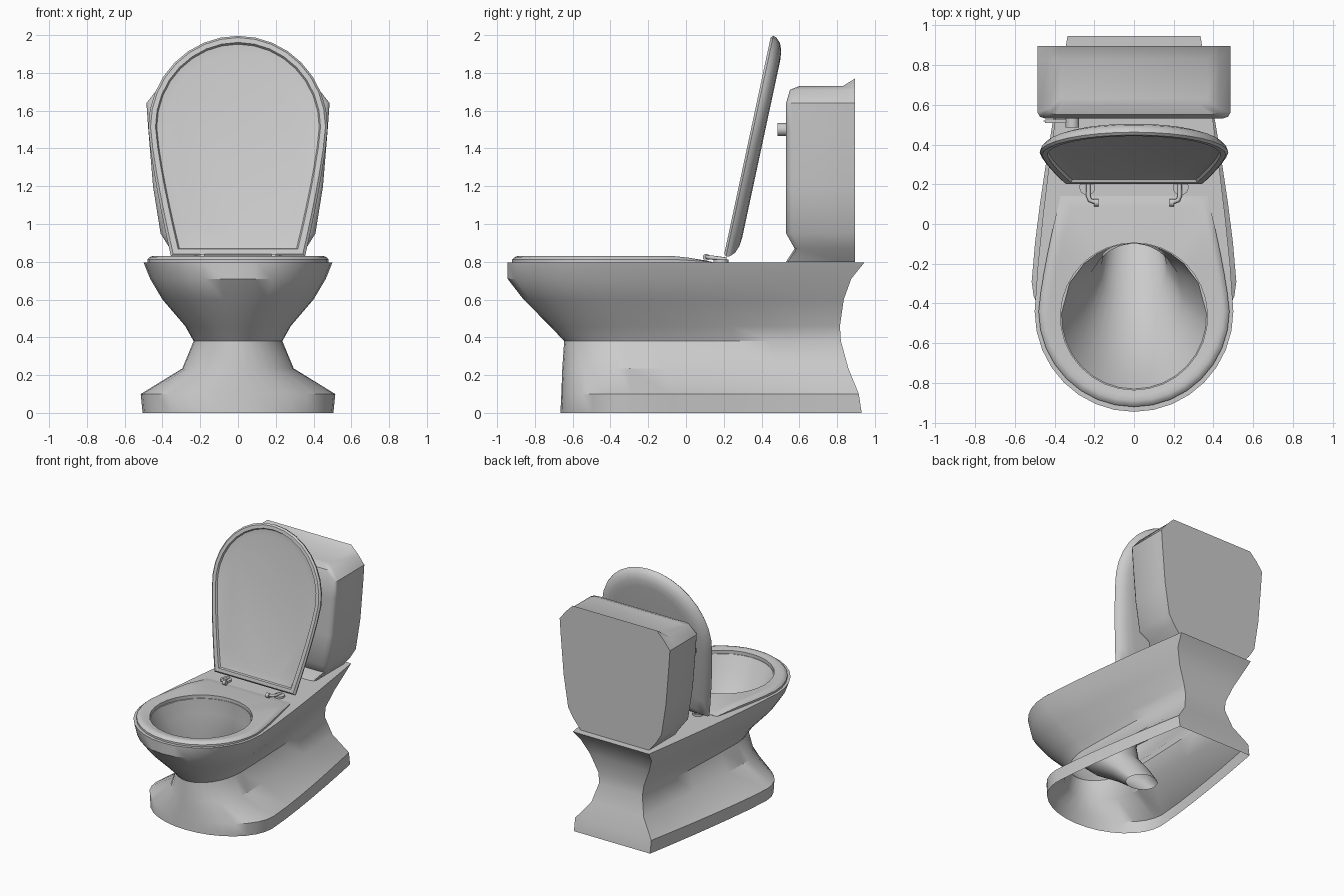
import bpy, bmesh
from math import sin, cos, pi, atan2, radians
from mathutils import Vector, Matrix

if "Cube" in bpy.data.objects:
    bpy.data.objects.remove(bpy.data.objects["Cube"])


def outline(wb, yb, wm, ym, yf, back=6, side=6, arc=16):
    """Closed D-shaped loop: straight back, tapering sides, elliptical front."""
    right = []
    for i in range(side):
        t = i / side
        right.append((wb + (wm - wb) * (1 - (1 - t) ** 1.3), yb + (ym - yb) * t))
    front = [(wm * cos(pi * i / arc), ym + (yf - ym) * sin(pi * i / arc))
             for i in range(arc + 1)]
    left = [(-x, y) for x, y in reversed(right)]
    rear = [(-wb + 2 * wb * i / back, yb) for i in range(1, back)]
    return right + front + left + rear


def inset(shape, d):
    wb, yb, wm, ym, yf = shape
    return outline(wb - d, yb - d, wm - d, ym, yf + d)


def oval(angles, cy, rx, ry):
    return [(rx * cos(a), cy + ry * sin(a)) for a in angles]


def finish(name, bm, angle=35):
    bmesh.ops.recalc_face_normals(bm, faces=bm.faces)
    me = bpy.data.meshes.new(name)
    bm.to_mesh(me)
    bm.free()
    ob = bpy.data.objects.new(name, me)
    bpy.context.collection.objects.link(ob)
    bpy.ops.object.select_all(action='DESELECT')
    ob.select_set(True)
    bpy.context.view_layer.objects.active = ob
    bpy.ops.object.shade_smooth_by_angle(angle=radians(angle))
    return ob


def loft(name, rings, caps=False, closed=False, angle=35):
    bm = bmesh.new()
    loops = [[bm.verts.new(p) for p in r] for r in rings]
    pairs = list(zip(loops, loops[1:]))
    if closed:
        pairs.append((loops[-1], loops[0]))
    for a, b in pairs:
        for i in range(len(a)):
            j = (i + 1) % len(a)
            bm.faces.new((a[i], a[j], b[j], b[i]))
    if caps:
        bm.faces.new(loops[0])
        bm.faces.new(loops[-1])
    return finish(name, bm, angle)


def at(pts, z):
    return [(x, y, z) for x, y in pts]


# Pedestal and bowl: outer shell, flat deck, then the inner funnel to the drain
levels = [
    (0.00, (.335, .93, .505, -.29, -.665)),
    (0.10, (.335, .915, .515, -.29, -.66)),
    (0.235, (.23, .86, .295, -.30, -.655)),
    (0.38, (.19, .82, .235, -.30, -.645)),
    (0.46, (.20, .815, .28, -.33, -.72)),
    (0.60, (.26, .835, .40, -.40, -.86)),
    (0.71, (.31, .875, .465, -.43, -.945)),
    (0.797, (.335, .945, .50, -.44, -.945)),
]
rings = [at(outline(*s), z) for z, s in levels]
angles = [atan2(y + .46, x) for x, y, z in rings[-1]]
funnel = [(.797, -.465, .365, .365), (.68, -.43, .325, .335), (.5, -.37, .245, .27),
          (.3, -.22, .165, .20), (.15, -.04, .135, .15), (.02, .09, .12, .11)]
rings += [at(oval(angles, cy, rx, ry), z) for z, cy, rx, ry in funnel]
loft("bowl_and_pedestal", rings)

# Seat: rounded ring that flattens into the deck at the back
seat = (.37, .14, .48, -.44, -.92)


def seat_ring(pts, h):
    return [(x, y, .797 + h * max(.15, min(1, (.16 - y) / .2))) for x, y in pts]


base = inset(seat, 0)
angles = [atan2(y + .46, x) for x, y in base]
rings = [seat_ring(base, 0), seat_ring(base, .015), seat_ring(inset(seat, .012), .028),
         seat_ring(inset(seat, .03), .034), seat_ring(inset(seat, .055), .031),
         seat_ring(oval(angles, -.465, .37, .37), .026),
         seat_ring(oval(angles, -.465, .37, .37), 0)]
loft("seat", rings, closed=True)

# Lid: raised and leaning back, domed behind, recessed panel in front
lid = (.355, 0, .475, -.70, -1.195)
tilt = radians(12.1)


def lid_ring(d, depth):
    return [(x, .2 - y * sin(tilt) + depth * cos(tilt), .83 - y * cos(tilt) - depth * sin(tilt))
            for x, y in inset(lid, d)]


loft("lid", [lid_ring(d, h) for d, h in
             ((.12, .075), (.07, .07), (.03, .055), (.005, .03), (0, .012), (.012, 0),
              (.038, 0), (.045, .014), (.09, .022))], caps=True)

# Tank: stacked sections with rounded front corners and a raised rear lip
bm = bmesh.new()
sections = [(.80, .30, .53), (.87, .36, .575), (.95, .41, .53), (1.2, .45, .53),
            (1.5, .475, .53), (1.64, .485, .53), (1.71, .43, .55), (1.73, .37, .60)]
loops = []
for z, w, yf in sections:
    zb = z + .04 if z > 1.7 else z
    half = [(w, .895, zb if z > 1.72 else z), (w, .83, z), (w, yf + .03, z),
            (w - .012, yf + .01, z), (w - .04, yf, z)]
    loops.append([bm.verts.new(p) for p in half] +
                 [bm.verts.new((-x, y, h)) for x, y, h in reversed(half)])
n = len(loops[0])
for a, b in zip(loops, loops[1:]):
    for i in range(n):
        j = (i + 1) % n
        bm.faces.new((a[i], a[j], b[j], b[i]))
for lp in (loops[0], loops[-1]):
    for i in range(n // 2 - 1):
        bm.faces.new((lp[i], lp[i + 1], lp[n - 2 - i], lp[n - 1 - i]))
finish("tank", bm, 40)


def cylinder(name, loc, r, depth, axis):
    bm = bmesh.new()
    rot = Vector((0, 0, 1)).rotation_difference(Vector(axis)).to_matrix().to_4x4()
    bmesh.ops.create_cone(bm, cap_ends=True, segments=16, radius1=r, radius2=r, depth=depth,
                          matrix=Matrix.Translation(loc) @ rot)
    return finish(name, bm)


# Flush handle: pivot knob and lever on the tank front
cylinder("flush_knob", (-.31, .508, 1.5), .034, .046, (0, 1, 0))
bm = bmesh.new()
bmesh.ops.create_cube(bm, size=1, matrix=Matrix.Translation((-.385, .518, 1.49)) @
                      Matrix.Diagonal((.14, .018, .045, 1)))
bmesh.ops.bevel(bm, geom=bm.edges[:], offset=.006, segments=2, affect='EDGES')
finish("flush_lever", bm)

# Hinges: mounting disc, bent rod and end cap on each side
for s, side in ((-1, "left"), (1, "right")):
    cylinder(f"hinge_disc_{side}", (s * .235, .185, .804), .04, .016, (0, 0, 1))
    cu = bpy.data.curves.new(f"hinge_rod_{side}", 'CURVE')
    cu.dimensions = '3D'
    cu.bevel_depth = .011
    cu.bevel_resolution = 2
    cu.use_fill_caps = True
    sp = cu.splines.new('POLY')
    path = [(.23, .215, .812), (.23, .14, .822), (.222, .12, .824), (.19, .108, .826)]
    sp.points.add(len(path) - 1)
    for p, (x, y, z) in zip(sp.points, path):
        p.co = (s * x, y, z, 1)
    ob = bpy.data.objects.new(f"hinge_rod_{side}", cu)
    bpy.context.collection.objects.link(ob)
    cylinder(f"hinge_cap_{side}", (s * .19, .107, .824), .018, .024, (1, 0, 0))
